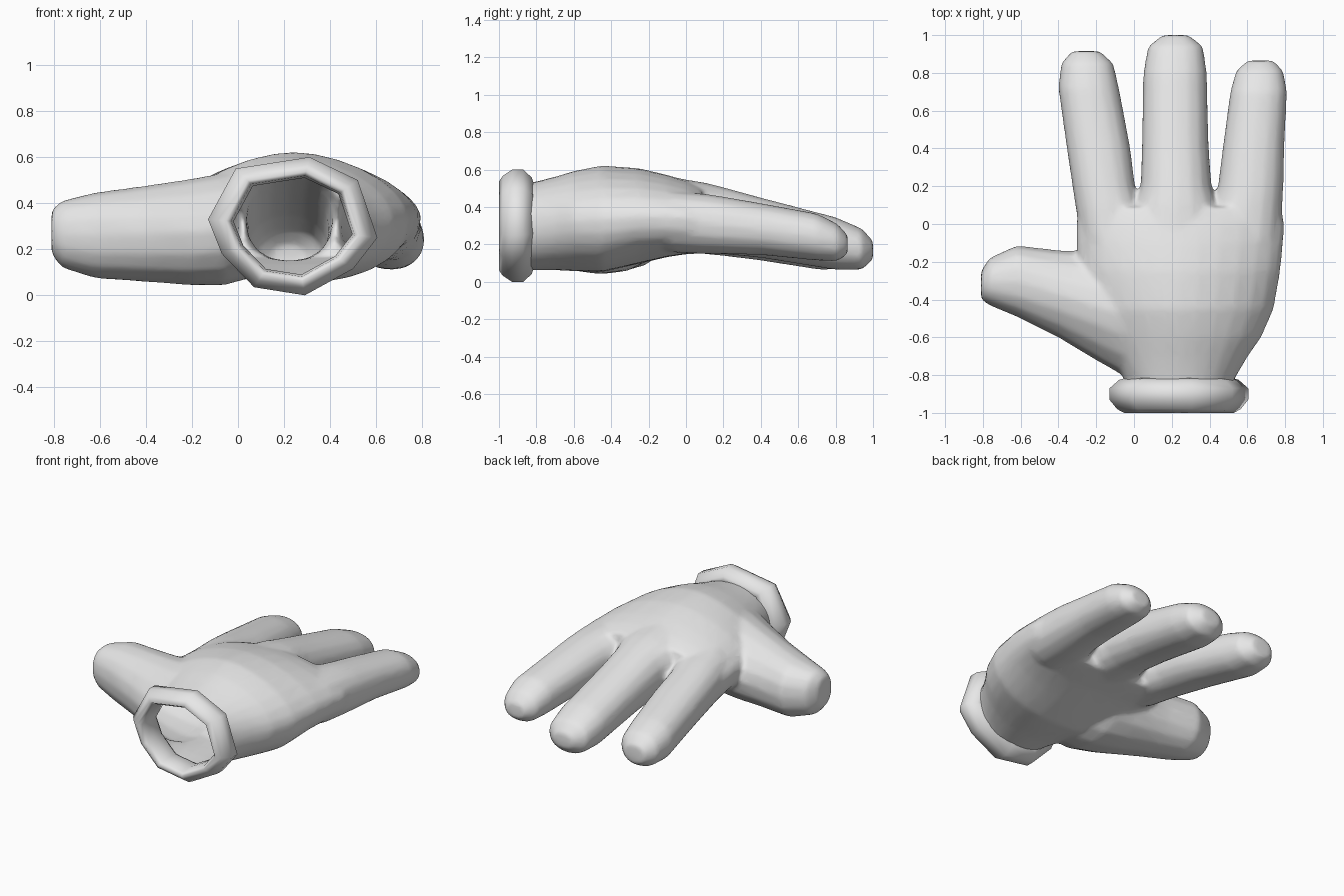
import bpy, bmesh, math

white = bpy.data.materials.new("glove_white")
white.diffuse_color = (0.8, 0.8, 0.8, 1)


def add_object(name, bm):
    bmesh.ops.recalc_face_normals(bm, faces=bm.faces)
    mesh = bpy.data.meshes.new(name)
    bm.to_mesh(mesh)
    bm.free()
    obj = bpy.data.objects.new(name, mesh)
    bpy.context.collection.objects.link(obj)
    mesh.materials.append(white)
    return obj


def skin(bm, rings):
    """Bridge successive vertex rings with quads."""
    n = len(rings[0])
    for a, b in zip(rings, rings[1:]):
        for i in range(n):
            j = (i + 1) % n
            bm.faces.new((a[i], a[j], b[j], b[i]))


def loft(bm, axis, sections, sides=16, top=2.2, bottom=2.2):
    """Sections: position along axis, low/high across, low/high z, optional top/bottom squareness."""
    rings = []
    for p, a0, a1, z0, z1, *square in sections:
        up, down = square or (top, bottom)
        ring = []
        for i in range(sides):
            t = 2 * math.pi * i / sides
            c, s = math.cos(t), math.sin(t)
            e = 2 / (up if s > 0 else down)
            across = (a0 + a1) / 2 + math.copysign(abs(c) ** e, c) * 1.01 * (a1 - a0) / 2
            z = (z0 + z1) / 2 + math.copysign(abs(s) ** e, s) * 1.01 * (z1 - z0) / 2
            ring.append(bm.verts.new((across, p, z) if axis == 'y' else (p, across, z)))
        rings.append(ring)
    skin(bm, rings)
    bm.faces.new(rings[0])
    bm.faces.new(rings[-1])


bm = bmesh.new()
# palm and wrist
loft(bm, 'y', [(-0.95, -0.03, 0.50, 0.07, 0.51, 2.1, 2.1), (-0.82, -0.05, 0.53, 0.065, 0.53, 2.1, 2.1),
               (-0.70, -0.11, 0.60, 0.065, 0.56, 1.95, 2.1), (-0.60, -0.17, 0.67, 0.06, 0.59, 1.8, 2.1),
               (-0.45, -0.25, 0.735, 0.055, 0.62), (-0.25, -0.29, 0.77, 0.10, 0.605),
               (-0.10, -0.30, 0.785, 0.135, 0.57, 1.75, 2.6), (0.0, -0.30, 0.79, 0.15, 0.54, 1.75, 2.9),
               (0.09, -0.29, 0.775, 0.165, 0.50, 1.75, 2.9)], sides=28, top=1.72, bottom=2.3)
# index finger
loft(bm, 'y', [(-0.30, -0.18, 0.06, 0.22, 0.45), (-0.08, -0.28, 0.06, 0.16, 0.49),
               (0.1, -0.31, 0.035, 0.15, 0.465), (0.2, -0.325, 0.005, 0.14, 0.445),
               (0.4, -0.355, -0.02, 0.115, 0.405), (0.72, -0.40, -0.08, 0.065, 0.34),
               (0.85, -0.385, -0.11, 0.07, 0.295), (0.915, -0.33, -0.18, 0.11, 0.235)])
# middle finger
loft(bm, 'y', [(-0.30, 0.10, 0.36, 0.22, 0.56), (-0.08, 0.0, 0.44, 0.15, 0.56),
               (0.1, 0.005, 0.44, 0.15, 0.53), (0.2, 0.036, 0.41, 0.15, 0.505),
               (0.4, 0.042, 0.395, 0.13, 0.45), (0.8, 0.05, 0.385, 0.065, 0.345),
               (0.94, 0.075, 0.365, 0.065, 0.285), (1.0, 0.15, 0.29, 0.12, 0.22)])
# little finger
loft(bm, 'y', [(-0.30, 0.44, 0.68, 0.22, 0.45), (-0.08, 0.40, 0.775, 0.16, 0.485),
               (0.1, 0.415, 0.785, 0.15, 0.47), (0.2, 0.445, 0.79, 0.15, 0.455),
               (0.4, 0.47, 0.795, 0.145, 0.42), (0.7, 0.51, 0.81, 0.115, 0.365),
               (0.81, 0.54, 0.79, 0.11, 0.31), (0.865, 0.60, 0.74, 0.15, 0.25)])
# thumb
loft(bm, 'x', [(-0.81, -0.40, -0.25, 0.18, 0.37), (-0.765, -0.43, -0.18, 0.12, 0.41),
               (-0.62, -0.49, -0.115, 0.075, 0.445), (-0.40, -0.60, -0.14, 0.06, 0.475, 1.9, 2.2),
               (-0.20, -0.72, -0.15, 0.045, 0.505, 1.75, 2.2), (-0.06, -0.80, -0.15, 0.045, 0.53, 1.75, 2.1),
               (0.10, -0.80, -0.25, 0.09, 0.53, 1.75, 2.1)])
hand = add_object("glove_hand", bm)

# merge the lofts into one soft skin
bpy.context.view_layer.objects.active = hand
hand.select_set(True)
mod = hand.modifiers.new("merge", 'REMESH')
mod.mode = 'VOXEL'
mod.voxel_size = 0.012
mod = hand.modifiers.new("soften", 'SMOOTH')
mod.factor = 0.5
mod.iterations = 20
mod = hand.modifiers.new("simplify", 'DECIMATE')
mod.ratio = 0.12
for m in list(hand.modifiers):
    bpy.ops.object.modifier_apply(modifier=m.name)

# open the wrist inside the cuff
bm = bmesh.new()
bm.from_mesh(hand.data)
bmesh.ops.bisect_plane(bm, geom=bm.verts[:] + bm.edges[:] + bm.faces[:],
                       plane_co=(0, -0.83, 0), plane_no=(0, -1, 0), clear_outer=True)
for f in bm.faces:
    f.smooth = True
    f.material_index = 0
bm.to_mesh(hand.data)
bm.free()

# rolled cuff ring with an uneven nine-sided outline
outline = [(-0.13, 0.33), (-0.01, 0.55), (0.31, 0.60), (0.52, 0.50), (0.605, 0.25),
           (0.50, 0.115), (0.29, 0.0), (0.07, 0.035), (-0.07, 0.18)]
profile = [(-0.815, 0.76), (-0.825, 0.86), (-0.87, 1.0), (-0.93, 1.0), (-0.98, 0.89),
           (-1.0, 0.79), (-0.975, 0.73), (-0.91, 0.70), (-0.84, 0.71), (-0.815, 0.76)]
bm = bmesh.new()
cx, cz = 0.24, 0.30
rings = [[bm.verts.new((cx + (x - cx) * s, y, cz + (z - cz) * s)) for x, z in outline]
         for y, s in profile]
skin(bm, rings)
bmesh.ops.remove_doubles(bm, verts=bm.verts, dist=0.0001)
for f in bm.faces:
    f.smooth = True
add_object("cuff_ring", bm)
